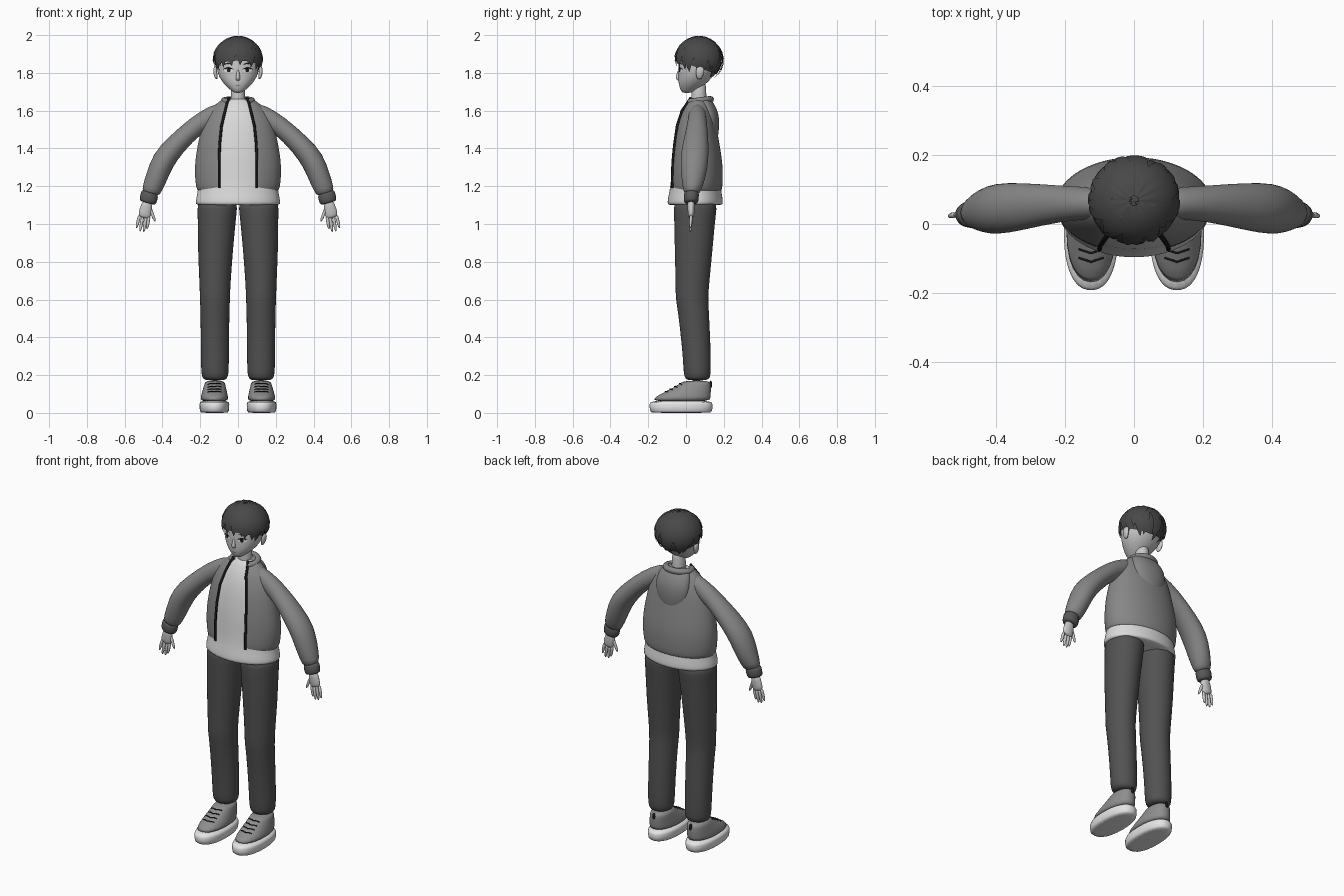
import bpy, bmesh, math, random
from math import sin, cos, pi, radians
from mathutils import Vector
from mathutils.bvhtree import BVHTree

random.seed(4)
if "Cube" in bpy.data.objects:
    bpy.data.objects.remove(bpy.data.objects["Cube"])


def material(name, v):
    m = bpy.data.materials.new(name)
    m.use_nodes = True
    m.diffuse_color = (v, v, v, 1)
    m.node_tree.nodes["Principled BSDF"].inputs["Base Color"].default_value = (v, v, v, 1)
    return m


SKIN = material("skin grey", 0.58)
SHIRT = material("shirt pale grey", 0.70)
JACKET = material("jacket mid grey", 0.24)
TROUSER = material("trouser dark grey", 0.085)
HAIR = material("hair charcoal", 0.065)
SHOE = material("shoe grey", 0.27)
SOLE = material("sole white", 0.78)
CUFF = material("cuff dark grey", 0.1)
BLACK = material("black", 0.01)


def finish(name, bm, mat, levels=0, mirror=False, thick=0):
    """Turn a bmesh into a smooth object with its modifiers."""
    bmesh.ops.recalc_face_normals(bm, faces=bm.faces)
    me = bpy.data.meshes.new(name)
    bm.to_mesh(me)
    bm.free()
    me.materials.append(mat)
    me.shade_smooth()
    ob = bpy.data.objects.new(name, me)
    bpy.context.collection.objects.link(ob)
    if mirror:
        ob.modifiers.new("Mirror", "MIRROR").use_mirror_merge = False
    if thick:
        ob.modifiers.new("Thickness", "SOLIDIFY").thickness = thick
    if levels:
        mod = ob.modifiers.new("Smooth", "SUBSURF")
        mod.levels = mod.render_levels = levels
    return ob


def ring_point(ring, a, power):
    x, y, z, rx, ry = ring[:5]
    tilt = radians(ring[5]) if len(ring) > 5 else 0
    c, s = cos(a), sin(a)
    u = rx * math.copysign(abs(c) ** (2 / power), c)
    v = ry * math.copysign(abs(s) ** (2 / power), s)
    return Vector((x + u * cos(tilt), y + v, z + u * sin(tilt)))


def loft(name, rings, mat, n=24, power=2, levels=1, mirror=False, gaps=None, thick=0):
    """Skin rings (x, y, z, rx, ry, tilt); gaps leaves the front open."""
    bm = bmesh.new()
    rows = []
    for i, r in enumerate(rings):
        d = math.asin(gaps[i] / r[3]) if gaps else 0
        span = 2 * pi - 2 * d
        steps = n - 1 if gaps else n
        rows.append([bm.verts.new(ring_point(r, -pi / 2 + d + span * k / steps, power)) for k in range(n)])
    for p, q in zip(rows, rows[1:]):
        for k in range(n - 1 if gaps else n):
            m = (k + 1) % n
            bm.faces.new((p[k], p[m], q[m], q[k]))
    if not gaps:
        bm.faces.new(rows[0])
        bm.faces.new(rows[-1])
    return finish(name, bm, mat, levels, mirror, thick)


def tube(name, points, radius, mat):
    cu = bpy.data.curves.new(name, "CURVE")
    cu.dimensions = "3D"
    cu.bevel_depth = radius
    cu.bevel_resolution = 2
    cu.use_fill_caps = True
    sp = cu.splines.new("POLY")
    sp.points.add(len(points) - 1)
    for p, co in zip(sp.points, points):
        p.co = (*co, 1)
    cu.materials.append(mat)
    ob = bpy.data.objects.new(name, cu)
    bpy.context.collection.objects.link(ob)
    return ob


def surface(ob):
    bpy.context.view_layer.update()
    return BVHTree.FromObject(ob, bpy.context.evaluated_depsgraph_get())


# Trousers
loft("trouser_legs", [(.108, .05, 1.14, .106, .115), (.110, .049, 1.08, .106, .114),
     (.113, .045, 1, .1, .108), (.12, .04, .85, .093, .1), (.122, .033, .66, .081, .088),
     (.122, .031, .61, .081, .087), (.122, .038, .55, .077, .083), (.122, .055, .35, .075, .076),
     (.122, .059, .23, .074, .073), (.122, .06, .19, .07, .07), (.122, .06, .17, .055, .055)],
     TROUSER, mirror=True)

# Shoes
loft("shoe_soles", [(.125, -.026, 0, .068, .155), (.125, -.026, .004, .078, .166),
     (.125, -.026, .05, .081, .17), (.125, -.026, .066, .075, .163)],
     SOLE, power=2.3, mirror=True)
upper = loft("shoe_uppers", [(.125, -.026, .058, .076, .161), (.125, -.018, .085, .073, .148),
     (.124, .02, .12, .064, .114), (.123, .047, .15, .056, .085), (.122, .056, .172, .05, .07)],
     SHOE, power=2.2, mirror=True)
ground = surface(upper)
for side, s in (("left", 1), ("right", -1)):
    for i, y in enumerate((-.11, -.085, -.06, -.035)):
        pts = []
        for k in range(7):
            hit = ground.ray_cast(Vector((.125 + (k - 3) * .012, y + abs(k - 3) * .004, 1)), Vector((0, 0, -1)))[0]
            if hit:
                pts.append((s * hit.x, hit.y, hit.z + .001))
        tube(f"{side}_lace_{i + 1}", pts, .003, BLACK)
loft("heel_tabs", [(.122, .134, .13, .011, .008), (.122, .13, .175, .011, .008)], BLACK, n=8, mirror=True)

# Shirt with flared hem
loft("shirt", [(0, .048, 1.1, .216, .14), (0, .048, 1.103, .226, .147), (0, .049, 1.135, .223, .146),
     (0, .05, 1.18, .211, .136), (0, .052, 1.25, .212, .13), (0, .053, 1.33, .212, .127),
     (0, .051, 1.42, .2, .115), (0, .053, 1.52, .178, .1), (0, .056, 1.6, .138, .076),
     (0, .062, 1.64, .09, .055), (0, .065, 1.668, .052, .043)], SHIRT, n=32)

# Open jacket, then the zip along each front edge
body = [(0, .053, 1.175, .213, .133), (0, .054, 1.19, .222, .139), (0, .055, 1.25, .229, .14),
        (0, .056, 1.33, .229, .138), (0, .052, 1.42, .214, .125), (0, .053, 1.52, .192, .11),
        (0, .057, 1.6, .155, .085), (0, .062, 1.64, .11, .063), (0, .065, 1.67, .072, .05)]
gaps = [.1, .1, .1, .1, .097, .087, .068, .058, .048]
loft("jacket_body", body, JACKET, n=36, gaps=gaps, thick=.006)
for side, s in (("left", 1), ("right", -1)):
    edge = [(s * g, r[1] - r[4] * math.sqrt(1 - (g / r[3]) ** 2) - .002, r[2]) for r, g in zip(body, gaps)]
    tube(f"{side}_zip", edge[1:], .007, BLACK)

# Sleeves and cuffs
loft("sleeves", [(.06, .06, 1.6, .05, .04, 62), (.12, .06, 1.58, .055, .047, 58),
     (.215, .06, 1.53, .049, .052, 52), (.335, .05, 1.415, .056, .071, 48),
     (.4, .044, 1.333, .064, .075, 38), (.43, .04, 1.25, .058, .066, 18),
     (.455, .034, 1.185, .053, .05, 16), (.465, .03, 1.155, .044, .038, 16)], JACKET, mirror=True)
loft("cuffs", [(.466, .029, 1.17, .04, .035, 16), (.467, .029, 1.162, .048, .041, 16),
     (.478, .027, 1.118, .047, .039, 16), (.48, .027, 1.11, .038, .032, 16)], CUFF, mirror=True)

# Hood and collar
loft("hood", [(0, .125, 1.425, .035, .03), (0, .128, 1.445, .07, .04), (0, .128, 1.5, .1, .047),
     (0, .127, 1.56, .108, .05), (0, .115, 1.61, .105, .05), (0, .095, 1.65, .09, .045),
     (0, .085, 1.672, .07, .035)], JACKET)
tube("collar", [(.074 * cos(a), .068 + .062 * sin(a), 1.652 + .008 * sin(a))
     for a in [radians(-48 + 276 * k / 20) for k in range(21)]], .018, JACKET)

# Hands
loft("palms", [(.478, .027, 1.125, .026, .021, 14), (.485, .027, 1.09, .032, .02, 14),
     (.493, .027, 1.055, .036, .018, 14), (.498, .027, 1.03, .03, .013, 14)], SKIN, n=12, mirror=True)
fingers = [(.470, 1.045, .482, .972), (.487, 1.04, .499, .958), (.504, 1.042, .519, .96), (.52, 1.05, .538, .978)]
for i, (x0, z0, x1, z1) in enumerate(fingers + [(.468, 1.09, .438, 1.012)]):
    angle = math.degrees(math.atan2(x1 - x0, z0 - z1))
    loft("thumbs" if i == 4 else f"fingers_{i + 1}",
         [(x0 + (x1 - x0) * t, .027 - .004 * t, z0 + (z1 - z0) * t, r, r, angle)
          for t, r in ((0, .01), (.5, .0095), (.85, .0075), (1, .003))], SKIN, n=8, mirror=True)

# Neck, head, ears and nose
loft("neck", [(0, .068, 1.6, .045, .045), (0, .068, 1.67, .037, .039), (0, .068, 1.78, .037, .04)], SKIN)
head = loft("head", [(0, .004, 1.693, .016, .02), (0, .015, 1.708, .04, .045), (0, .035, 1.745, .08, .076),
     (0, .055, 1.79, .107, .096), (0, .065, 1.84, .117, .106), (0, .07, 1.9, .114, .107),
     (0, .07, 1.95, .085, .08), (0, .07, 1.972, .04, .04)], SKIN, power=2.1, levels=2)
loft("ears", [(.113, .07, 1.765, .006, .01, 10), (.119, .072, 1.785, .011, .02, 10),
     (.122, .075, 1.815, .012, .026, 10), (.119, .075, 1.835, .006, .014, 10)], SKIN, n=10, mirror=True)
loft("nose", [(0, -.034, 1.82, .006, .008), (0, -.041, 1.785, .01, .013),
     (0, -.043, 1.77, .013, .014), (0, -.036, 1.758, .009, .008)], SKIN, n=10)

# Painted face parts, projected on the head
face = surface(head)


def decal(name, outline, mat, lift):
    bm = bmesh.new()
    mid = (sum(p[0] for p in outline) / len(outline), sum(p[1] for p in outline) / len(outline))
    vs = []
    for x, z in outline + [mid]:
        hit = face.ray_cast(Vector((x, -1, z)), Vector((0, 1, 0)))[0]
        vs.append(bm.verts.new((x, hit.y - lift, z)))
    rim = vs[:-1]
    for a, b in zip(rim, rim[1:] + rim[:1]):
        bm.faces.new((a, b, vs[-1]))
    finish(name, bm, mat)


def oval(x, z, rx, rz):
    return [(x + rx * cos(2 * pi * k / 16), z + rz * sin(2 * pi * k / 16)) for k in range(16)]


def stroke(x, z, half, rise, width):
    """Curved bar, thinner at its ends."""
    ts = [k / 4 - 1 for k in range(9)]
    top = [(x + half * t, z + rise * (1 - t * t) + width * (1.1 - t * t)) for t in ts]
    return top + [(x + half * t, z + rise * (1 - t * t)) for t in reversed(ts)]


for side, s in (("left", 1), ("right", -1)):
    decal(f"{side}_eye_white", oval(s * .05, 1.814, .024, .0105), SOLE, .002)
    decal(f"{side}_iris", oval(s * .049, 1.814, .0095, .0105), BLACK, .0032)
    decal(f"{side}_lash", stroke(s * .051, 1.818, .028, .007, .005), BLACK, .004)
    decal(f"{side}_brow", stroke(s * .052, 1.843, .028, .006, .005), HAIR, .003)
decal("mouth", stroke(0, 1.735, .016, -.002, .003), CUFF, .002)

# Hair: a close cap with pointed locks fanning from the crown
CENTRE = Vector((0, .068, 1.865))


def scalp(a, phi, r):
    return CENTRE + Vector((.13 * sin(phi) * cos(a), .128 * sin(phi) * sin(a), .12 * cos(phi))) * r


def hairline(a):
    return radians(121 + 20 * sin(a))


bm = bmesh.new()
grid = [[bm.verts.new(scalp(2 * pi * k / 32, t / 8 * (hairline(2 * pi * k / 32) - .2) + .01, .95))
         for k in range(32)] for t in range(9)]
for p, q in zip(grid, grid[1:]):
    for k in range(32):
        bm.faces.new((p[k], p[(k + 1) % 32], q[(k + 1) % 32], q[k]))


def lock(a, start, end, r, width, twist, flick=0):
    rows = []
    for k in range(9):
        t = k / 8
        b = a + twist * t
        mid = scalp(b, start + (end - start) * t, r + flick * t ** 3)
        out = (mid - CENTRE).normalized()
        across = Vector((-sin(b), cos(b), 0)) * width * min(1, .25 + 2 * t) * (1 - t ** 4 * .97)
        rows.append([bm.verts.new(v) for v in (mid - across, mid + out * .008 * (1 - t), mid + across)])
    for p, q in zip(rows, rows[1:]):
        for i in (0, 1):
            bm.faces.new((p[i], p[i + 1], q[i + 1], q[i]))


for layer, (count, r, cut, width) in enumerate(((22, .98, 0, .027), (17, 1.01, .3, .028), (11, 1.03, .75, .025))):
    for i in range(count):
        a = 2 * pi * (i + .5 * layer + random.uniform(-.2, .2)) / count
        lock(a, .1, hairline(a) - cut + random.uniform(-.1, .12), r, width, random.uniform(-.25, .3), .02)
for a in (2.6, 3.6, 5.6):
    lock(a, .05, .5, 1.02, .01, .5, .07)
finish("hair", bm, HAIR)
